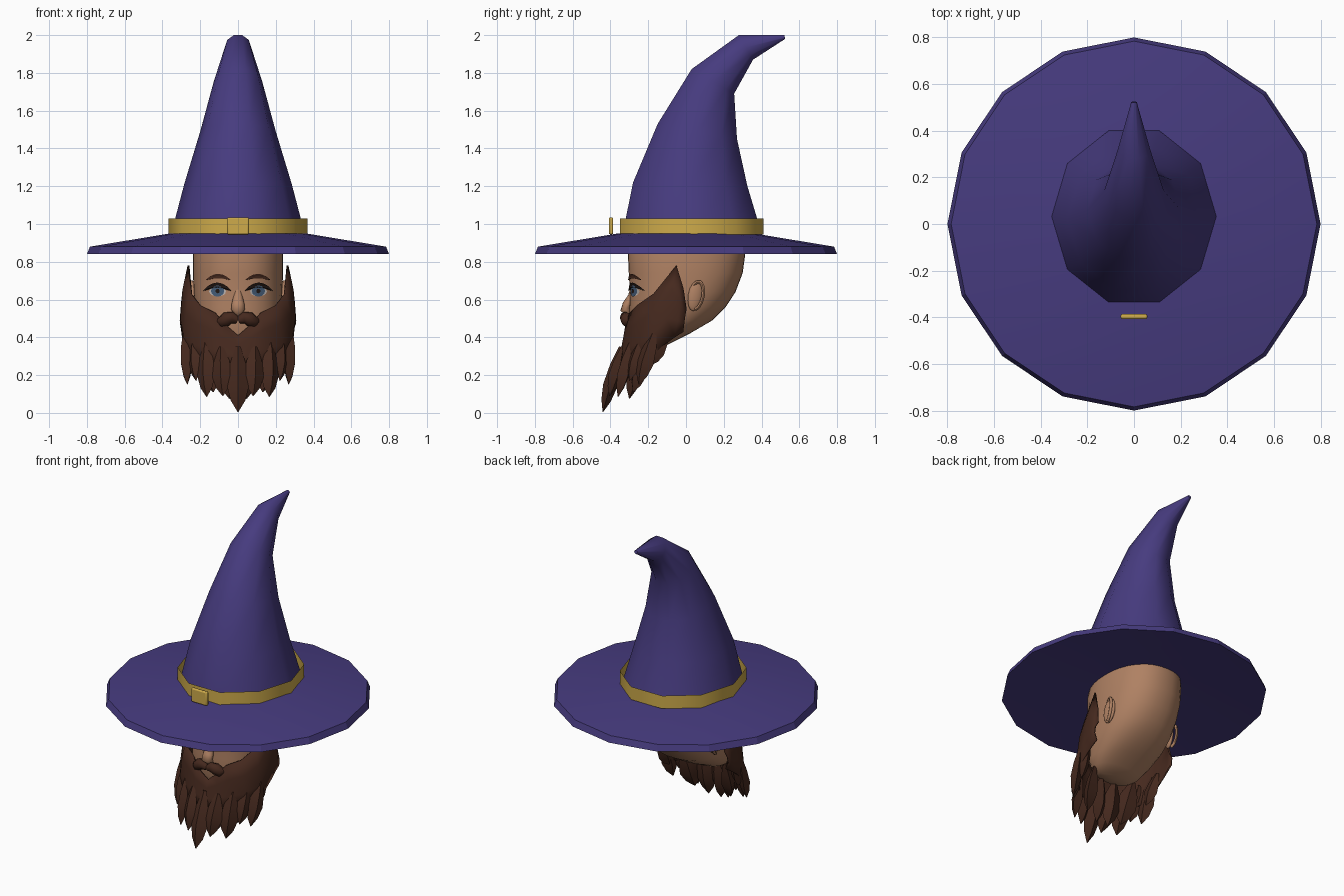
import bpy, bmesh, math
from mathutils import Vector
from mathutils.bvhtree import BVHTree

if "Cube" in bpy.data.objects:
    bpy.data.objects.remove(bpy.data.objects["Cube"], do_unlink=True)


def material(name, r, g, b):
    m = bpy.data.materials.new(name)
    m.use_nodes = True
    m.diffuse_color = (r, g, b, 1)
    bsdf = m.node_tree.nodes["Principled BSDF"]
    bsdf.inputs["Base Color"].default_value = (r, g, b, 1)
    bsdf.inputs["Roughness"].default_value = 0.8
    return m


PURPLE = material("purple felt", 0.062, 0.044, 0.212)
GOLD = material("gold", 0.62, 0.41, 0.07)
SKIN = material("skin", 0.43, 0.22, 0.125)
HAIR = material("brown hair", 0.06, 0.022, 0.013)
WHITE = material("eye white", 0.5, 0.46, 0.44)
BLUE = material("eye blue", 0.06, 0.11, 0.19)
BLACK = material("dark lash", 0.016, 0.009, 0.007)


def finish(ob, mat, angle):
    ob.data.materials.clear()
    ob.data.materials.append(mat)
    bpy.ops.object.select_all(action="DESELECT")
    ob.select_set(True)
    bpy.context.view_layer.objects.active = ob
    if angle:
        bpy.ops.object.shade_smooth_by_angle(angle=math.radians(angle))
    return ob


def loft(name, rings, mat, angle=30, cap=True, closed=True):
    """Skin a list of equal-length point rings."""
    bm = bmesh.new()
    rows = [[bm.verts.new(p) for p in ring] for ring in rings]
    n = len(rows[0])
    for a, b in zip(rows, rows[1:]):
        for i in range(n if closed else n - 1):
            j = (i + 1) % n
            bm.faces.new((a[i], a[j], b[j], b[i]))
    if cap and closed:
        bm.faces.new(rows[0])
        bm.faces.new(rows[-1])
    bmesh.ops.recalc_face_normals(bm, faces=bm.faces)
    me = bpy.data.meshes.new(name)
    bm.to_mesh(me)
    bm.free()
    ob = bpy.data.objects.new(name, me)
    bpy.context.collection.objects.link(ob)
    return finish(ob, mat, angle)


def oval(centre, u, v, sides, power=2.0):
    """Ring of points around centre on axes u and v; power above 2 squares it."""
    out = []
    for i in range(sides):
        a = 2 * math.pi * i / sides
        c, s = math.cos(a), math.sin(a)
        k = (abs(c) ** power + abs(s) ** power) ** (-1 / power)
        out.append(Vector(centre) + Vector(u) * c * k + Vector(v) * s * k)
    return out


def tube(name, path, radii, across, mat, flat=0.6, sides=6, angle=30):
    """Tapered tube along a path; flat scales its depth."""
    pts = [Vector(p) for p in path]
    rings = []
    for i, p in enumerate(pts):
        d = (pts[min(i + 1, len(pts) - 1)] - pts[max(i - 1, 0)]).normalized()
        w = Vector(across)
        w = (w - d * w.dot(d)).normalized()
        rings.append(oval(p, w * radii[i], d.cross(w) * radii[i] * flat, sides))
    return loft(name, rings, mat, angle)


X, Y = Vector((1, 0, 0)), Vector((0, 1, 0))

# Hat brim, hollow underneath
loft("hat_brim", [oval((0, 0, z), X * r, Y * r, 16)
                  for r, z in ((0.2, 0.895), (0.8, 0.84), (0.784, 0.88), (0.36, 0.95))],
     PURPLE, 20)

# Bent hat crown: front (y, z), back (y, z), half width
crown = [((-0.335, 0.95), (0.40, 0.95), 0.353),
         ((-0.28, 1.22), (0.325, 1.2), 0.285),
         ((-0.15, 1.53), (0.27, 1.45), 0.2),
         ((0.03, 1.82), (0.255, 1.69), 0.128),
         ((0.28, 2.0), (0.355, 1.87), 0.07),
         ((0.52, 2.0), (0.525, 1.98), 0.012)]
rings = []
for f, b, hx in crown:
    front, back = Vector((0, *f)), Vector((0, *b))
    rings.append(oval((front + back) / 2, X * hx, (back - front) / 1.902, 10))
loft("hat_crown", rings, PURPLE, 45)

# Band and buckle
loft("hat_band", [oval((0, 0.03, z), X * 0.367, Y * 0.4, 10) for z in (0.945, 1.03)],
     GOLD, 45, cap=False)
bpy.ops.mesh.primitive_cube_add(size=1, location=(0, -0.397, 0.99))
buckle = bpy.context.object
buckle.name = "hat_buckle"
buckle.scale = (0.114, 0.022, 0.09)
bpy.ops.object.transform_apply(location=False, scale=True)
bevel = buckle.modifiers.new("bevel", "BEVEL")
bevel.width = 0.007
bevel.segments = 2
finish(buckle, GOLD, 30)

# Head: z, front y, back y, half width
skull = [(0.34, -0.25, -0.14, 0.11), (0.37, -0.275, -0.08, 0.16),
         (0.42, -0.29, 0.02, 0.19), (0.49, -0.3, 0.14, 0.215),
         (0.56, -0.3, 0.21, 0.228), (0.64, -0.297, 0.262, 0.235),
         (0.74, -0.303, 0.3, 0.238), (0.85, -0.308, 0.315, 0.238), (0.93, -0.29, 0.31, 0.225)]
head = loft("head", [oval((0, (f + b) / 2, z), X * hx, Y * (b - f) / 2, 32, 2.3)
                     for z, f, b, hx in skull], SKIN, 60)
tree = BVHTree.FromPolygons([v.co for v in head.data.vertices],
                            [p.vertices[:] for p in head.data.polygons])

# Nose
tube("nose", [(0, -0.282, 0.67), (0, -0.288, 0.62), (0, -0.31, 0.575), (0, -0.322, 0.548),
              (0, -0.295, 0.522)],
     [0.015, 0.024, 0.034, 0.036, 0.024], X, SKIN, 0.75, 12, 80)


def plate(name, outline, mat, lift):
    """Thin painted patch laid on the face."""
    hit = [tree.ray_cast(Vector((x, -1, z)), Y)[0] - Y * lift for x, z in outline]
    mid = sum(hit, Vector()) / len(hit)
    return loft(name, [hit, [p.lerp(mid, 0.5) for p in hit]], mat, 0)


def arc_band(cx, cz, half, rise, thick, s, steps=6):
    """Outline of an arched stroke, thin at both ends."""
    t = [-1 + 2 * i / steps for i in range(steps + 1)]
    top = [(s * (cx + half * k), cz + (rise + thick) * (1 - k * k)) for k in t]
    low = [(s * (cx + half * k), cz - 0.004 + rise * (1 - k * k)) for k in t]
    return top + low[::-1]


def disc(cx, cz, rx, rz, s):
    return [(s * (cx + rx * math.cos(i * math.pi / 6)), cz + rz * math.sin(i * math.pi / 6))
            for i in range(12)]


# Tufts: top, tip, width
tufts = [((0.09, -0.335, 0.35), (0.08, -0.405, 0.09), 0.054),
         ((0.172, -0.295, 0.37), (0.165, -0.36, 0.085), 0.054),
         ((0.235, -0.235, 0.4), (0.222, -0.3, 0.17), 0.045),
         ((0.282, -0.165, 0.44), (0.268, -0.25, 0.15), 0.052),
         ((0.27, -0.1, 0.44), (0.255, -0.19, 0.25), 0.045),
         ((0.05, -0.24, 0.36), (0.045, -0.3, 0.075), 0.06),
         ((0.15, -0.19, 0.37), (0.13, -0.28, 0.11), 0.065)]


def tuft(name, top, tip, width):
    a, b = Vector(top), Vector(tip)
    path = [a.lerp(b, k) for k in (0, 0.3, 0.6, 0.82, 1)]
    radii = [width * k for k in (0.25, 0.8, 1, 0.68, 0.04)]
    tube(name, path, radii, (-a.y, a.x, 0), HAIR, 0.65, 4)


for side, s in (("left", 1), ("right", -1)):
    # Eyes and brows
    plate(side + "_eye_white", disc(0.108, 0.643, 0.045, 0.026, s), WHITE, 0.003)
    plate(side + "_iris", disc(0.108, 0.645, 0.035, 0.03, s), BLUE, 0.005)
    plate(side + "_pupil", disc(0.108, 0.645, 0.011, 0.012, s), BLACK, 0.007)
    plate(side + "_upper_lash", arc_band(0.11, 0.65, 0.073, 0.02, 0.02, s), BLACK, 0.009)
    plate(side + "_brow", arc_band(0.105, 0.707, 0.064, 0.009, 0.02, s), HAIR, 0.008)

    # Ears: flattened shell with raised rim
    bpy.ops.mesh.primitive_uv_sphere_add(segments=16, ring_count=8, location=(s * 0.235, 0.05, 0.62))
    ear = bpy.context.object
    ear.name = side + "_ear"
    ear.scale = (0.02, 0.04, 0.082)
    ear.rotation_euler = (math.radians(-10), 0, s * math.radians(12))
    finish(ear, SKIN, 60)
    rim = [(s * (0.247 + 0.012 * math.cos(a)), 0.055 + 0.036 * math.cos(a) + 0.012 * math.sin(a),
            0.62 + 0.074 * math.sin(a)) for a in [math.radians(-80 + 26 * i) for i in range(11)]]
    tube(side + "_ear_rim", rim, [0.01] * 11, X, SKIN, 1, 6, 60)

    # Moustache half
    tube(side + "_moustache", [(s * 0.002, -0.32, 0.49), (s * 0.03, -0.322, 0.505),
                               (s * 0.06, -0.315, 0.497), (s * 0.085, -0.303, 0.482),
                               (s * 0.112, -0.292, 0.487)],
         [0.016, 0.028, 0.034, 0.03, 0.012], Y, HAIR, 1.1, 8, 50)

    # Mirrored beard tufts
    for i, (top, tip, width) in enumerate(tufts):
        tuft(f"{side}_beard_tuft_{i + 1}", (s * top[0], *top[1:]), (s * tip[0], *tip[1:]), width)

tuft("middle_beard_tuft", (0, -0.345, 0.35), (0, -0.44, 0.005), 0.058)

# Beard shell wrapped around the jaw: upper edge and lower edge from middle to side
upper = [(0, -0.31, 0.41), (0.07, -0.315, 0.47), (0.12, -0.295, 0.53), (0.2, -0.255, 0.57),
         (0.247, -0.17, 0.63), (0.262, -0.05, 0.78), (0.272, -0.015, 0.66), (0.278, 0, 0.55)]
lower = [(0, -0.365, 0.24), (0.08, -0.355, 0.24), (0.15, -0.325, 0.24), (0.22, -0.27, 0.25),
         (0.27, -0.2, 0.28), (0.285, -0.13, 0.35), (0.285, -0.06, 0.4), (0.28, -0.015, 0.43)]
rows = []
for k in (0, 0.3, 0.65, 1):
    half = []
    for a, b in zip(upper, lower):
        p = Vector(a).lerp(Vector(b), k)
        p.x *= 1 + 0.36 * k * (1 - k)
        half.append(p)
    rows.append([Vector((-p.x, p.y, p.z)) for p in half[:0:-1]] + half)
beard = loft("beard", rows, HAIR, 40, closed=False)
thick = beard.modifiers.new("thickness", "SOLIDIFY")
thick.thickness = 0.01
thick.offset = 0
